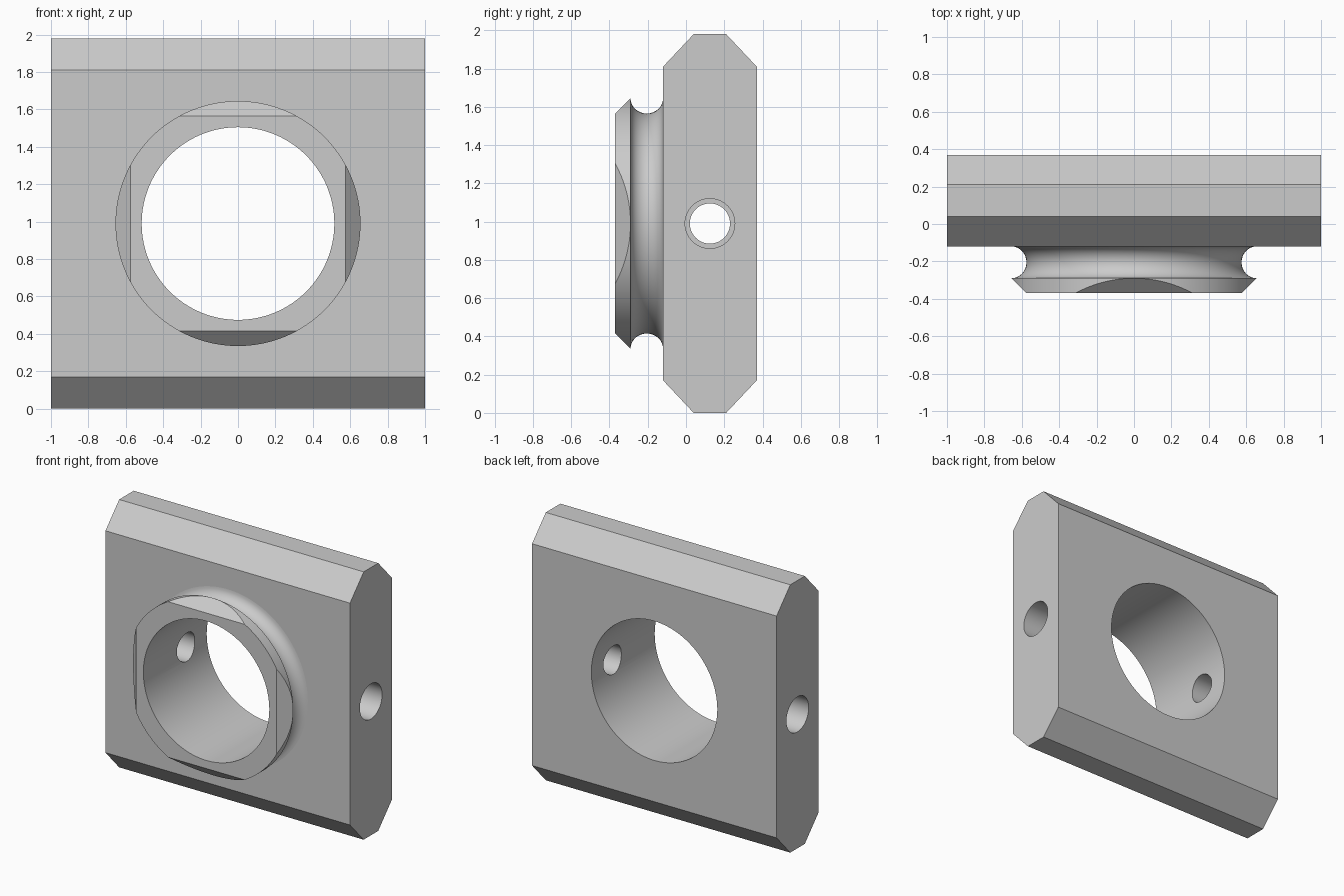
import bpy, bmesh, math
from mathutils import Vector

if "Cube" in bpy.data.objects:
    bpy.data.objects.remove(bpy.data.objects["Cube"], do_unlink=True)

MID = 0.99            # height of the bore axis
FRONT, FACE, BACK = -0.37, -0.12, 0.37
BORE, RIM, LIP = 0.515, 0.655, -0.29

grey = bpy.data.materials.new("plain grey")
grey.use_nodes = True
grey.diffuse_color = (0.6, 0.6, 0.6, 1)
grey.node_tree.nodes["Principled BSDF"].inputs["Base Color"].default_value = grey.diffuse_color


def loft(name, rings):
    """Solid through matching rings of points, capped at both ends."""
    bm = bmesh.new()
    loops = [[bm.verts.new(p) for p in ring] for ring in rings]
    n = len(loops[0])
    for a, b in zip(loops, loops[1:]):
        for i in range(n):
            j = (i + 1) % n
            bm.faces.new((a[i], a[j], b[j], b[i]))
    bm.faces.new(loops[0])
    bm.faces.new(loops[-1])
    bmesh.ops.recalc_face_normals(bm, faces=bm.faces)
    mesh = bpy.data.meshes.new(name)
    bm.to_mesh(mesh)
    bm.free()
    mesh.materials.append(grey)
    obj = bpy.data.objects.new(name, mesh)
    bpy.context.collection.objects.link(obj)
    return obj


def turned(name, profile, axis, origin, sides):
    """Turned solid from (radius, distance) pairs along the x or y axis."""
    along, u = (Vector((1, 0, 0)), Vector((0, 1, 0))) if axis == "x" else (Vector((0, 1, 0)), Vector((1, 0, 0)))
    up = Vector((0, 0, 1))
    angles = [2 * math.pi * i / sides for i in range(sides)]
    return loft(name, [[Vector(origin) + along * d + (u * math.cos(a) + up * math.sin(a)) * r
                        for a in angles] for r, d in profile])


def combine(obj, tool, operation):
    """Apply a boolean and discard the tool."""
    mod = obj.modifiers.new(operation, 'BOOLEAN')
    mod.operation, mod.object, mod.solver = operation, tool, 'EXACT'
    bpy.context.view_layer.objects.active = obj
    bpy.ops.object.modifier_apply(modifier=mod.name)
    bpy.data.objects.remove(tool, do_unlink=True)


# Plate with chamfered top and bottom edges
half = [(FACE, 0.17), (0.04, 0), (0.21, 0), (BACK, 0.17)]
outline = half + [(y, 2 * MID - z) for y, z in reversed(half)]
block = loft("bored_block", [[(x, y, z) for y, z in outline] for x in (-1, 1)])

# Collar with a round groove between its rim and the plate
groove_mid, groove_r = (LIP + FACE) / 2, (FACE - LIP) / 2
steps = 16
groove = [(RIM - 0.08 * math.sin(math.pi * i / steps),
           groove_mid - groove_r * math.cos(math.pi * i / steps)) for i in range(steps + 1)]
collar = turned("collar", [(RIM, FRONT)] + groove + [(RIM, 0.05)], "y", (0, 0, MID), 128)

# Four sloping flats on the collar rim
flats = loft("flats", [[(sx * h, y, MID + sz * h) for sx, sz in ((-1, -1), (1, -1), (1, 1), (-1, 1))]
                       for h, y in ((0.565, FRONT - 0.01), (1.045, FRONT + 0.47))])
combine(collar, flats, 'INTERSECT')
combine(block, collar, 'UNION')

# Main bore
bore = turned("bore", [(BORE, -1), (BORE, 1)], "y", (0, 0, MID), 128)
combine(block, bore, 'DIFFERENCE')

# Stepped cross holes in both side walls
for side in (-1, 1):
    steps_in = [(0.105, 0.2 * side), (0.105, 0.75 * side), (0.13, 0.75 * side), (0.13, 1.1 * side)]
    combine(block, turned("hole", steps_in, "x", (0, 0.125, MID), 64), 'DIFFERENCE')

# Smooth the turned surfaces, keep the large planes flat
bpy.ops.object.select_all(action='DESELECT')
block.select_set(True)
bpy.context.view_layer.objects.active = block
bpy.ops.object.shade_smooth_by_angle(angle=math.radians(30))
for poly in block.data.polygons:
    if poly.area > 0.03:
        poly.use_smooth = False
